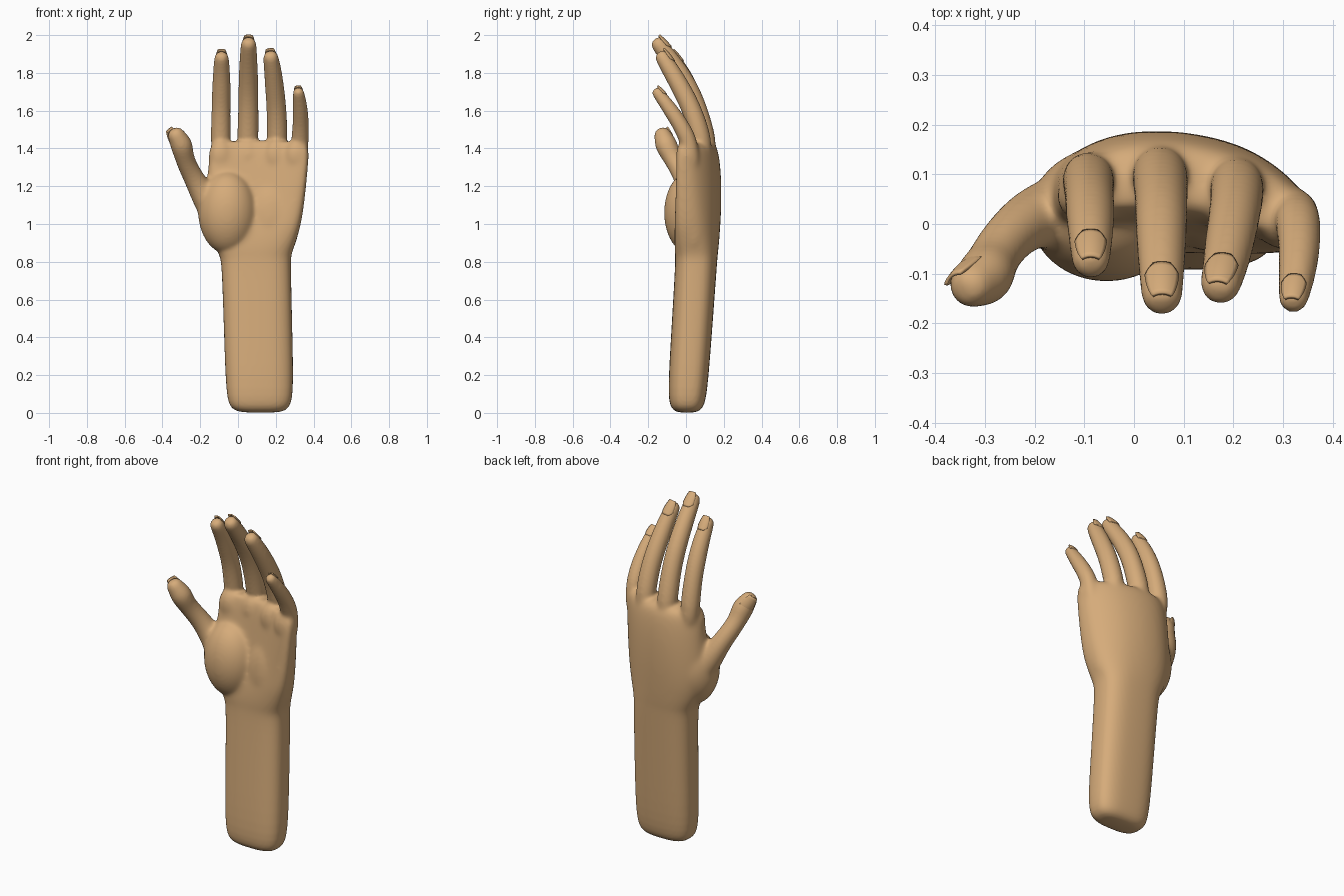
import bpy, bmesh, math
from mathutils import Vector

cube = bpy.data.objects.get("Cube")
if cube:
    bpy.data.objects.remove(cube)


def material(name, rgb):
    m = bpy.data.materials.new(name)
    m.use_nodes = True
    m.diffuse_color = (*rgb, 1)
    m.node_tree.nodes["Principled BSDF"].inputs["Base Color"].default_value = (*rgb, 1)
    return m


skin = material("skin tan", (0.67, 0.41, 0.195))


def make_object(name, bm):
    bmesh.ops.recalc_face_normals(bm, faces=bm.faces)
    me = bpy.data.meshes.new(name)
    bm.to_mesh(me)
    bm.free()
    me.materials.append(skin)
    for p in me.polygons:
        p.use_smooth = True
    ob = bpy.data.objects.new(name, me)
    bpy.context.collection.objects.link(ob)
    return ob


def loft(bm, rings):
    """Skin a list of vertex rings and cap both ends."""
    loops = [[bm.verts.new(p) for p in ring] for ring in rings]
    n = len(loops[0])
    for a, b in zip(loops, loops[1:]):
        for i in range(n):
            j = (i + 1) % n
            bm.faces.new((a[i], a[j], b[j], b[i]))
    bm.faces.new(loops[0][::-1])
    bm.faces.new(loops[-1])


def arm_ring(z, x0, x1, y0, y1, bend, n=28):
    """Rounded box section, arched so that the back of the hand is domed."""
    ring = []
    for i in range(n):
        a = math.tau * i / n
        c, s = math.cos(a), math.sin(a)
        x = (x0 + x1) / 2 + (x1 - x0) / 2 * math.copysign(abs(c) ** 0.7, c)
        y = (y0 + y1) / 2 + (y1 - y0) / 2 * math.copysign(abs(s) ** 0.7, s)
        ring.append((x, y - bend * (x - 0.04) ** 2, z))
    return ring


def tube(bm, path, n=12):
    """Round tube along (x, y, z, radius) points with a domed tip."""
    pts = [Vector(p[:3]) for p in path]
    radii = [p[3] for p in path]
    tip = (pts[-1] - pts[-2]).normalized()
    for along, shrink in ((0.5, 0.9), (0.85, 0.65), (1.0, 0.35)):
        pts.append(Vector(path[-1][:3]) + tip * path[-1][3] * along)
        radii.append(path[-1][3] * shrink)
    rings = []
    for i, (p, r) in enumerate(zip(pts, radii)):
        t = (pts[min(i + 1, len(pts) - 1)] - pts[max(i - 1, 0)]).normalized()
        side = Vector((1, 0, 0))
        side = (side - t * side.dot(t)).normalized()
        up = t.cross(side)
        rings.append([p + (side * math.cos(math.tau * k / n) + up * math.sin(math.tau * k / n)) * r
                      for k in range(n)])
    loft(bm, rings)


# Forearm and palm: z, x range, y range, arch
sections = [
    (0.0, 0.02, 0.22, -0.04, 0.05, 0),
    (0.02, -0.04, 0.27, -0.08, 0.09, 0),
    (0.09, -0.064, 0.296, -0.098, 0.112, 0),
    (0.40, -0.074, 0.289, -0.08, 0.136, 0),
    (0.76, -0.086, 0.281, -0.058, 0.163, 0.1),
    (0.83, -0.094, 0.28, -0.056, 0.168, 0.2),
    (0.88, -0.125, 0.298, -0.058, 0.175, 0.4),
    (0.98, -0.175, 0.333, -0.048, 0.184, 0.7),
    (1.10, -0.18, 0.352, -0.022, 0.191, 0.9),
    (1.25, -0.163, 0.368, 0.0, 0.191, 1.0),
    (1.38, -0.153, 0.379, 0.015, 0.178, 1.0),
    (1.445, -0.138, 0.366, 0.035, 0.152, 1.0),
]

# Digits: x, y, z, radius from the root to the tip
digits = {
    "index": [(-0.093, 0.1, 1.32, 0.05), (-0.092, 0.094, 1.45, 0.056), (-0.09, 0.062, 1.6, 0.051),
              (-0.088, 0.025, 1.7, 0.052), (-0.087, -0.022, 1.8, 0.047), (-0.087, -0.068, 1.872, 0.041)],
    "middle": [(0.05, 0.115, 1.32, 0.05), (0.052, 0.104, 1.45, 0.06), (0.055, 0.06, 1.61, 0.055),
               (0.055, 0.01, 1.73, 0.055), (0.055, -0.066, 1.85, 0.05), (0.056, -0.138, 1.944, 0.044)],
    "ring": [(0.2, 0.095, 1.3, 0.05), (0.209, 0.083, 1.45, 0.058), (0.205, 0.034, 1.6, 0.054),
             (0.196, -0.015, 1.7, 0.053), (0.186, -0.072, 1.8, 0.049), (0.175, -0.118, 1.874, 0.043)],
    "little": [(0.32, 0.035, 1.27, 0.045), (0.327, 0.024, 1.42, 0.05), (0.333, -0.025, 1.52, 0.045),
               (0.331, -0.072, 1.59, 0.042), (0.326, -0.115, 1.65, 0.037), (0.321, -0.146, 1.69, 0.032)],
    "thumb": [(-0.09, 0.03, 1.0, 0.085), (-0.165, 0.028, 1.12, 0.075), (-0.225, 0.0, 1.23, 0.058),
              (-0.268, -0.045, 1.31, 0.053), (-0.287, -0.08, 1.365, 0.053), (-0.298, -0.106, 1.42, 0.063),
              (-0.321, -0.12, 1.46, 0.05)],
}

# Single skin: the parts are merged and softened where they meet
bm = bmesh.new()
loft(bm, [arm_ring(*s) for s in sections])
for path in digits.values():
    tube(bm, path)


def pad(centre, size):
    made = bmesh.ops.create_uvsphere(bm, u_segments=20, v_segments=12, radius=1)
    bmesh.ops.scale(bm, vec=size, verts=made["verts"])
    bmesh.ops.translate(bm, vec=centre, verts=made["verts"])


pad((-0.055, 0.02, 1.06), (0.16, 0.14, 0.22))   # thumb mound
pad((0.18, 0.04, 1.02), (0.15, 0.1, 0.24))      # heel of the palm
for x, y in ((-0.09, 0.055), (0.055, 0.06), (0.2, 0.03), (0.31, 0.0)):
    pad((x, y, 1.36), (0.068, 0.055, 0.09))     # pads under the fingers

hand = make_object("hand", bm)
sub = hand.modifiers.new("round", "SUBSURF")
sub.levels = sub.render_levels = 2
merge = hand.modifiers.new("merge", "REMESH")
merge.mode = "VOXEL"
merge.voxel_size = 0.008
merge.use_smooth_shade = True
bpy.context.view_layer.update()
merged = bpy.data.meshes.new_from_object(hand.evaluated_get(bpy.context.evaluated_depsgraph_get()))
hand.modifiers.clear()
hand.data = merged

# Palm and knuckles get a stronger softening than the digits and forearm
palm = hand.vertex_groups.new(name="palm")
for v in merged.vertices:
    x, y, z = v.co
    ramps = ((z - 0.85) / 0.08, (1.47 - z) / 0.08, (x + 0.25) / 0.06)
    palm.add([v.index], math.prod(min(1, max(0, r)) for r in ramps), "REPLACE")
for name, group, steps in (("blend palm", "palm", 40), ("soften", "", 5)):
    soft = hand.modifiers.new(name, "SMOOTH")
    soft.factor = 0.5
    soft.iterations = steps
    soft.vertex_group = group


def nail(name, path, back):
    """Curved plate wrapped over the back of a fingertip."""
    end, radius = Vector(path[-1][:3]), path[-1][3]
    length = radius * 2
    t = (end - Vector(path[-2][:3])).normalized()
    up = Vector(back)
    up = (up - t * up.dot(t)).normalized()
    side = t.cross(up)
    bm = bmesh.new()
    rows, cols = 8, 8
    grid = []
    for i in range(rows + 1):
        v = i / rows
        spread = 0.85 * min(1, 0.45 + 2.2 * v) * (1 - 0.25 * v ** 4)
        r = radius * (1.0 - 0.25 * v * v)
        row = []
        for j in range(cols + 1):
            a = (2 * j / cols - 1) * spread
            row.append(bm.verts.new(end + t * (radius * 1.05 - length * (1 - v))
                                    + (up * math.cos(a) + side * math.sin(a)) * r))
        grid.append(row)
    for a, b in zip(grid, grid[1:]):
        for j in range(cols):
            bm.faces.new((a[j], a[j + 1], b[j + 1], b[j]))
    ob = make_object(name, bm)
    plate = ob.modifiers.new("thickness", "SOLIDIFY")
    plate.thickness = 0.007
    plate.offset = 0


for digit, path in digits.items():
    nail(digit + "_nail", path, (-0.75, 0.5, 0.4) if digit == "thumb" else (0, 1, 0.3))
